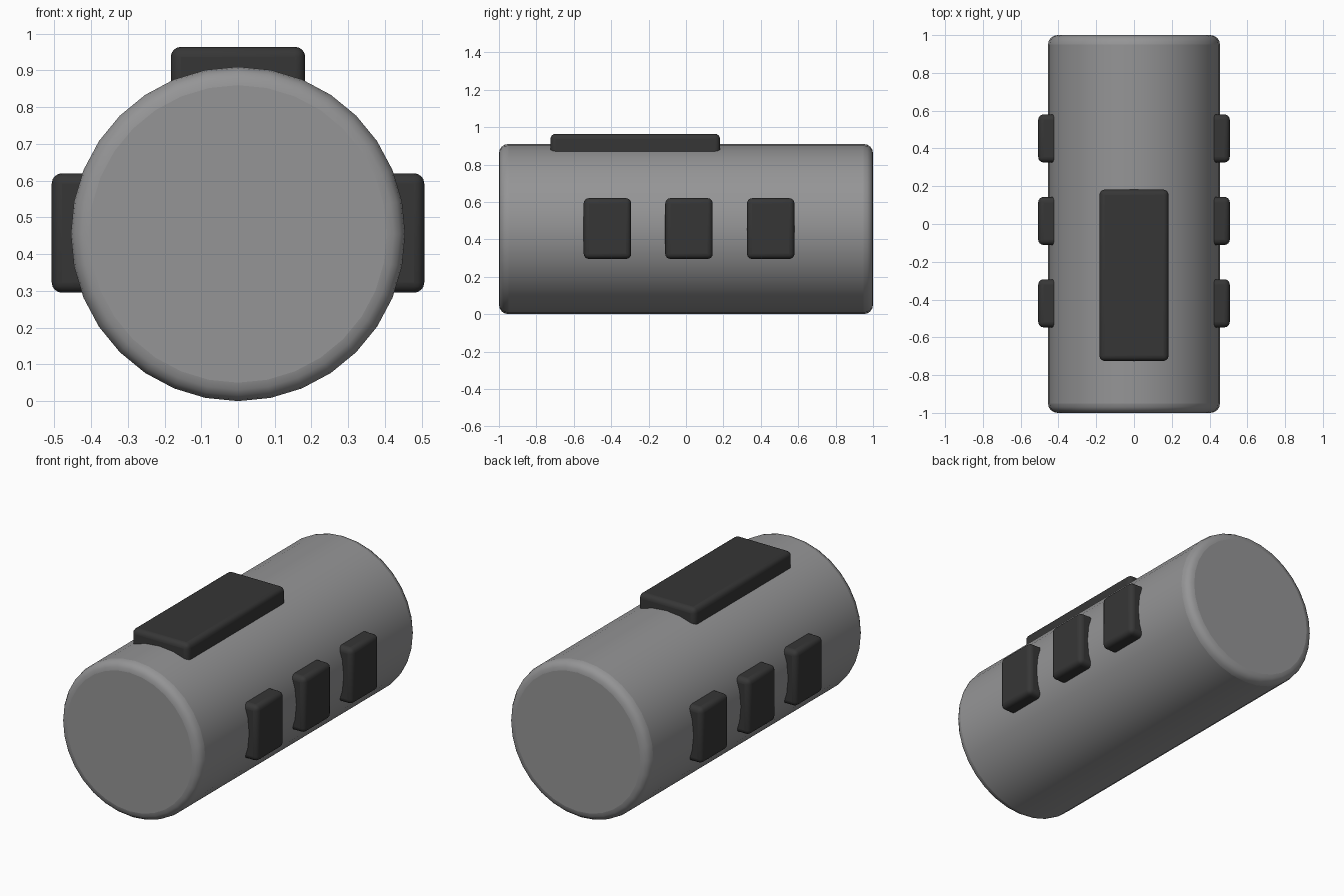
import bpy, math

cube = bpy.data.objects.get("Cube")
if cube:
    bpy.data.objects.remove(cube, do_unlink=True)


def make_material(name, rgb):
    mat = bpy.data.materials.new(name)
    mat.use_nodes = True
    colour = (*rgb, 1)
    mat.diffuse_color = colour
    mat.node_tree.nodes["Principled BSDF"].inputs["Base Color"].default_value = colour
    return mat


grey = make_material("mid grey", (0.3, 0.3, 0.305))
black = make_material("charcoal", (0.037, 0.037, 0.037))


def finish(obj, name, mat, width):
    """Name and colour a part, round its sharp edges and smooth it."""
    obj.name = name
    obj.data.materials.append(mat)
    bpy.ops.object.transform_apply(location=False, rotation=True, scale=True)
    bevel = obj.modifiers.new("rounded edges", 'BEVEL')
    bevel.width = width
    bevel.segments = 4
    bevel.limit_method = 'ANGLE'
    bevel.angle_limit = math.radians(40)
    bpy.ops.object.shade_smooth_by_angle(angle=math.radians(35))


def block(name, low, high, width):
    """Rounded box between two opposite corners."""
    centre = [(a + b) / 2 for a, b in zip(low, high)]
    bpy.ops.mesh.primitive_cube_add(size=1, location=centre)
    obj = bpy.context.object
    obj.scale = [b - a for a, b in zip(low, high)]
    finish(obj, name, black, width)


# Drum lying along the depth axis
radius = 0.455
bpy.ops.mesh.primitive_cylinder_add(vertices=32, radius=radius, depth=2,
                                    location=(0, 0, radius),
                                    rotation=(math.pi / 2, 0, 0))
finish(bpy.context.object, "drum_body", grey, 0.05)

# Long pad on top, set towards the front
block("top_pad", (-0.183, -0.725, 0.78), (0.183, 0.182, 0.964), 0.028)

# Three pads along each side
for side, sign in (("left", 1), ("right", -1)):
    for place, y in (("front", -0.42), ("middle", 0.016), ("rear", 0.453)):
        x = sorted((sign * 0.33, sign * 0.507))
        block(f"{side}_{place}_pad", (x[0], y - 0.127, 0.295),
              (x[1], y + 0.127, 0.62), 0.028)
